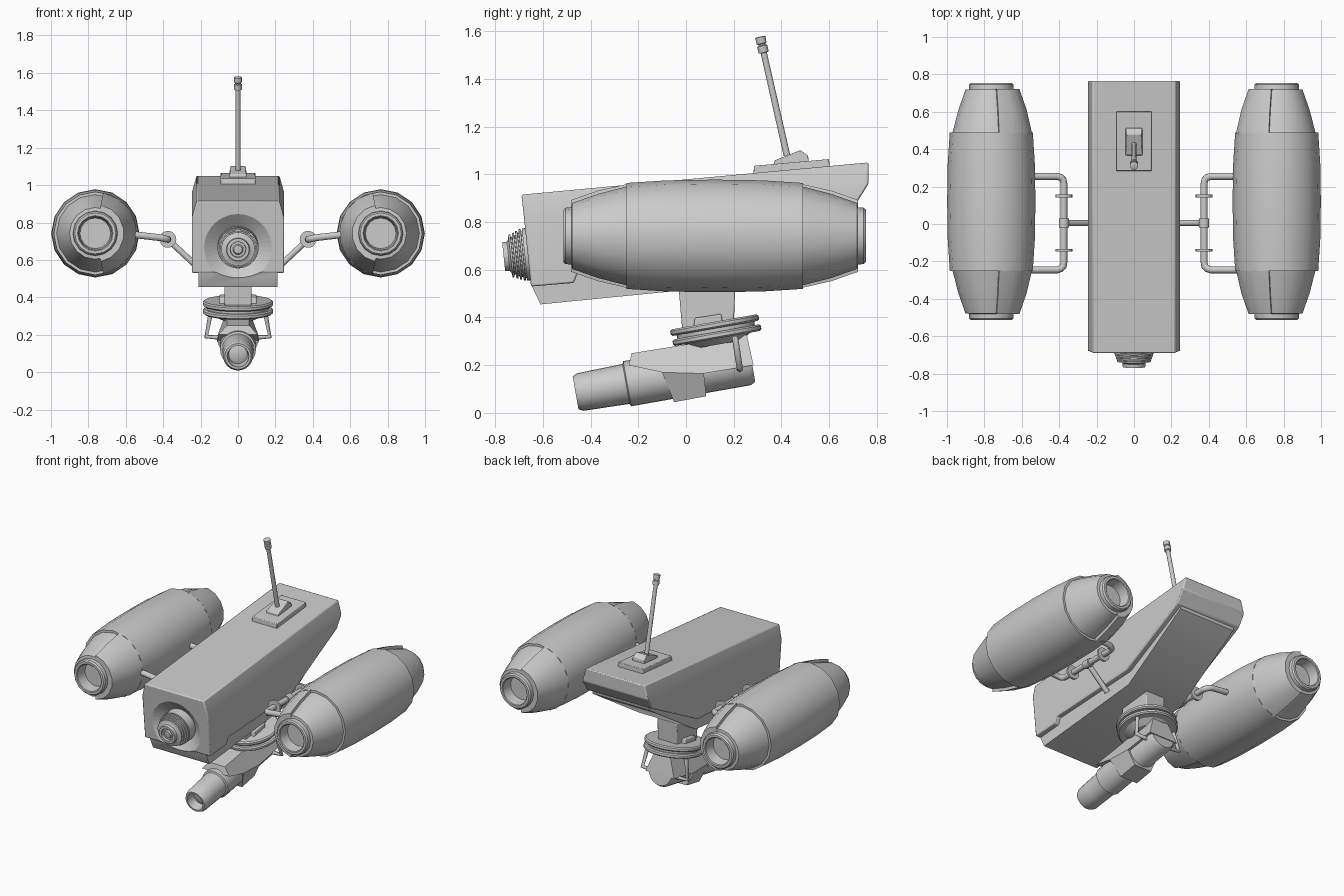
import bpy, bmesh
from math import cos, sin, pi, radians
from mathutils import Vector

if "Cube" in bpy.data.objects:
    bpy.data.objects.remove(bpy.data.objects["Cube"])


def finish(name, bm, mirror=False, bevel=0):
    bmesh.ops.remove_doubles(bm, verts=bm.verts, dist=1e-5)
    bmesh.ops.recalc_face_normals(bm, faces=bm.faces)
    me = bpy.data.meshes.new(name)
    bm.to_mesh(me)
    bm.free()
    ob = bpy.data.objects.new(name, me)
    bpy.context.collection.objects.link(ob)
    if bevel:
        m = ob.modifiers.new("bevel", 'BEVEL')
        m.width, m.segments, m.limit_method = bevel, 2, 'ANGLE'
    if mirror:
        ob.modifiers.new("mirror", 'MIRROR').use_mirror_merge = False
    return ob


def prism(name, pts, split=None, bevel=0):
    """Side profile of (y, z, half width), spanning both sides of x = 0."""
    bm = bmesh.new()
    sides = [[bm.verts.new((s * w, y, z)) for y, z, w in pts] for s in (-1, 1)]
    for side in sides:
        bm.faces.new(side)
    n = len(pts)
    for i in range(n):
        j = (i + 1) % n
        bm.faces.new((sides[0][i], sides[0][j], sides[1][j], sides[1][i]))
    if split:
        for side in sides:
            bmesh.ops.connect_verts(bm, verts=[side[split[0]], side[split[1]]])
    return finish(name, bm, bevel=bevel)


def revolve(name, prof, origin, axis, segs=32, arc=None, mirror=False):
    """Turn a profile of (distance along axis, radius); arc makes a capped sector."""
    o, a = Vector(origin), Vector(axis).normalized()
    u = Vector((1, 0, 0))
    v = u.cross(a)
    a0, a1 = arc or (0, 2 * pi)
    bm = bmesh.new()
    rings = []
    for k in range(segs + 1 if arc else segs):
        t = a0 + (a1 - a0) * k / segs
        d = u * cos(t) + v * sin(t)
        rings.append([bm.verts.new(o + a * h + d * r) for h, r in prof])
    n = len(prof)
    for k in range(segs):
        p, q = rings[k], rings[(k + 1) % len(rings)]
        for i in range(n if arc else n - 1):
            j = (i + 1) % n
            bm.faces.new((p[i], p[j], q[j], q[i]))
    if arc:
        bm.faces.new(rings[0])
        bm.faces.new(rings[-1])
    return finish(name, bm, mirror)


def tube(name, pts, r):
    """Round pipe along a path."""
    cu = bpy.data.curves.new(name, 'CURVE')
    cu.dimensions, cu.bevel_depth, cu.bevel_resolution, cu.use_fill_caps = '3D', r, 3, True
    sp = cu.splines.new('POLY')
    sp.points.add(len(pts) - 1)
    for p, c in zip(sp.points, pts):
        p.co = (*c, 1)
    sp.use_smooth = True
    ob = bpy.data.objects.new(name, cu)
    bpy.context.collection.objects.link(ob)


# main body: outer shell over a narrower inner hull
shell = prism("body_shell", [
    (-0.69, 0.915, 0.222), (0.765, 1.05, 0.222), (0.765, 0.96, 0.247), (0.715, 0.88, 0.247),
    (0.22, 0.62, 0.247), (-0.455, 0.585, 0.247), (-0.47, 0.545, 0.247), (-0.65, 0.53, 0.247),
    (-0.68, 0.825, 0.247)], split=(2, 8), bevel=0.007)
hull = prism("inner_hull", [
    (-0.675, 0.88, 0.212), (0.73, 1.0, 0.212), (0.70, 0.855, 0.212), (0.2, 0.535, 0.212),
    (-0.61, 0.455, 0.212), (-0.646, 0.53, 0.212)])

# dished recess around the lens
LENS, FWD = (0, -0.665, 0.665), (0, -0.995, -0.103)
cutter = revolve("dish_cutter", [(-0.05, 0), (-0.05, 0.11), (0, 0.183), (0.08, 0.183), (0.08, 0)],
                 LENS, FWD, 40)
cutter.hide_render = True
cutter.hide_set(True)
for ob in (shell, hull):
    m = ob.modifiers.new("dish", 'BOOLEAN')
    m.operation, m.object, m.solver = 'DIFFERENCE', cutter, 'EXACT'

# ribbed front lens
ribs = [(-0.06, 0.11), (0.012, 0.11)]
for i in range(4):
    t, r = 0.012 + 0.015 * i, 0.108 - 0.006 * i
    ribs += [(t, r - 0.01), (t + 0.005, r - 0.01), (t + 0.006, r), (t + 0.014, r)]
ribs += [(0.074, 0.07), (0.08, 0.062), (0.1, 0.06), (0.1, 0.042), (0.085, 0.04), (0.085, 0.028),
         (0.095, 0.022), (0.097, 0)]
revolve("lens", ribs, LENS, FWD)

# engine pods, symmetric front to back about their middle
POD, Y = (0.763, 0.12, 0.742), (0, 1, 0)
half = [(0.56, 0), (0.56, 0.082), (0.63, 0.09), (0.634, 0.095), (0.634, 0.11), (0.625, 0.118),
        (0.6, 0.12), (0.598, 0.138), (0.49, 0.176), (0.37, 0.207), (0.37, 0.222), (0.2, 0.233)]
revolve("engine_pod", [(-t, r) for t, r in half] + [(0, 0.236)] + half[::-1], POD, Y, 16, mirror=True)
for s, end in ((-1, "front"), (1, "rear")):
    revolve(f"pod_{end}_panel", [(s * t, r) for t, r in
            ((0.365, 0.222), (0.49, 0.193), (0.602, 0.153), (0.602, 0.12), (0.365, 0.19))],
            POD, Y, 7, (radians(101), radians(259)), mirror=True)

# pod mounts: bent pipe, collars and strut
for s, side in ((1, "right"), (-1, "left")):
    path = [(0.60, 0.255, 0.74), (0.41, 0.255, 0.718), (0.39, 0.248, 0.713), (0.378, 0.235, 0.71),
            (0.375, 0.215, 0.71)]
    path += [(x, 0.01 - y, z) for x, y, z in path[::-1]]
    tube(f"{side}_pod_pipe", [(s * x, y, z) for x, y, z in path], 0.019)
    tube(f"{side}_pod_strut", [(s * 0.375, 0.005, 0.71), (s * 0.22, 0.005, 0.565)], 0.017)
    # bracket below the turntable
    tube(f"{side}_bracket", [(s * 0.145, 0.205, 0.32), (s * 0.17, 0.225, 0.19),
                             (s * 0.09, 0.225, 0.185)], 0.013)
for y in (0.15, -0.14):
    revolve("pipe_collar", [(-0.007, 0), (-0.007, 0.045), (0.007, 0.045), (0.007, 0)],
            (0.375, y, 0.71), Y, 20, mirror=True)
revolve("strut_collar", [(-0.025, 0), (-0.025, 0.027), (0.025, 0.027), (0.025, 0)],
        (0.375, 0.005, 0.71), Y, 20, mirror=True)

# antenna
prism("antenna_plate", [(0.283, 1.0, 0.095), (0.285, 1.036, 0.093), (0.6, 1.064, 0.093),
                        (0.602, 1.03, 0.095)], bevel=0.004)
prism("antenna_foot", [(0.365, 1.03, 0.045), (0.37, 1.058, 0.045), (0.48, 1.102, 0.04),
                       (0.512, 1.078, 0.045), (0.515, 1.04, 0.045)], bevel=0.004)
revolve("antenna_rod", [(0, 0), (0, 0.014), (0.44, 0.013), (0.442, 0.021), (0.47, 0.022),
                        (0.473, 0.015), (0.478, 0.015), (0.481, 0.021), (0.508, 0.022),
                        (0.51, 0.018), (0.51, 0)], (0, 0.423, 1.08), (0, -0.22, 0.975), 16)

# neck and tilted turntable
prism("neck", [(-0.033, 0.55, 0.073), (0.208, 0.57, 0.073), (0.2, 0.36, 0.073),
               (-0.015, 0.34, 0.073)], bevel=0.006)
UP = (0, -0.174, 0.985)
prism("turntable_block", [(0.03, 0.35, 0.1), (0.037, 0.398, 0.1), (0.148, 0.415, 0.1),
                          (0.155, 0.37, 0.1)], bevel=0.006)
for i, c in enumerate([(0, 0.12, 0.368), (0, 0.13, 0.326)]):
    revolve(f"turntable_disc_{i + 1}", [(-0.014, 0), (-0.014, 0.18), (-0.007, 0.188), (0.007, 0.188),
                                        (0.014, 0.18), (0.014, 0)], c, UP, 40)
revolve("turntable_core", [(-0.06, 0), (-0.06, 0.1), (-0.02, 0.165), (0.02, 0.165), (0.02, 0)],
        (0, 0.125, 0.346), UP)

# lower barrel with housing
revolve("barrel", [(0.04, 0), (0.06, 0.05), (0, 0.058), (0, 0.07), (0.02, 0.08), (0.1, 0.082),
                   (0.215, 0.085), (0.22, 0.096), (0.73, 0.096), (0.75, 0.085), (0.75, 0)],
        (0, -0.463, 0.084), (0, 0.985, 0.174), 24)
prism("barrel_housing", [(-0.24, 0.2, 0.105), (-0.228, 0.25, 0.06), (0.255, 0.328, 0.06),
                         (0.283, 0.2, 0.108), (0.075, 0.165, 0.112), (0.085, 0.07, 0.065),
                         (-0.05, 0.045, 0.065), (-0.1, 0.17, 0.112)], split=(4, 7))

# smooth shading with crisp edges
bpy.ops.object.select_all(action='DESELECT')
for ob in bpy.data.objects:
    if ob.type == 'MESH' and ob is not cutter:
        ob.select_set(True)
        bpy.context.view_layer.objects.active = ob
bpy.ops.object.shade_smooth_by_angle(angle=radians(30))
